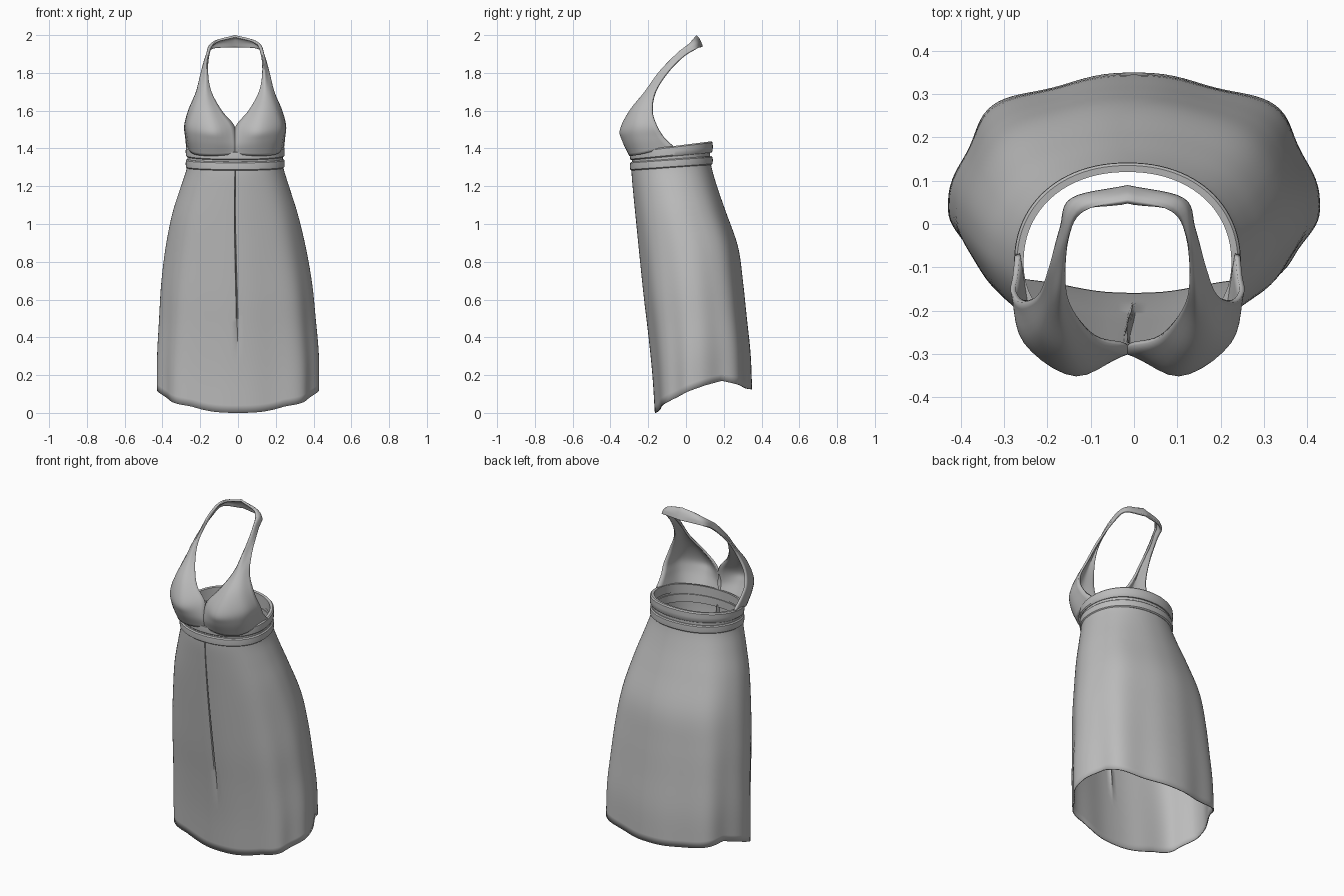
import bpy
from math import sin, cos, pi, radians, copysign
from mathutils import Vector

cube = bpy.data.objects.get("Cube")
if cube:
    bpy.data.objects.remove(cube)

fabric = bpy.data.materials.new("grey fabric")
fabric.use_nodes = True
GREY = (0.5, 0.5, 0.5, 1)
fabric.diffuse_color = GREY
fabric.node_tree.nodes["Principled BSDF"].inputs["Base Color"].default_value = GREY
CENTRE = -0.015  # the waist sits slightly to the right of the hem


def spline(points, steps):
    """Smooth curve through points of any dimension, as a list of Vectors."""
    p = [Vector(q) for q in points]
    p = [2 * p[0] - p[1]] + p + [2 * p[-1] - p[-2]]
    out = []
    for i in range(1, len(p) - 2):
        a, b, c, d = p[i - 1:i + 3]
        for k in range(steps):
            t = k / steps
            out.append(b + (c - a) * t / 2 + (a - b * 2.5 + c * 2 - d / 2) * t * t
                       + ((b - c) * 1.5 + (d - a) / 2) * t ** 3)
    return out + [p[-2]]


def lerp_table(table, v):
    for (a, fa), (b, fb) in zip(table, table[1:]):
        if v <= b:
            return fa + (fb - fa) * max(0, (v - a) / (b - a))
    return table[-1][1]


def grid_object(name, rows, wrap=False, wrap_rows=False):
    """Mesh from equal rows of points, optionally closed in either direction."""
    n, m = len(rows[0]), len(rows)
    faces = []
    for j in range(m if wrap_rows else m - 1):
        for i in range(n if wrap else n - 1):
            k, l = (i + 1) % n, (j + 1) % m
            faces.append((j * n + i, j * n + k, l * n + k, l * n + i))
    mesh = bpy.data.meshes.new(name)
    mesh.from_pydata([tuple(p) for r in rows for p in r], [], faces)
    mesh.materials.append(fabric)
    obj = bpy.data.objects.new(name, mesh)
    bpy.context.collection.objects.link(obj)
    return obj


def solidify(obj, thickness):
    mod = obj.modifiers.new("thickness", 'SOLIDIFY')
    mod.thickness, mod.offset = thickness, -1


def smooth(obj, angle=40):
    bpy.ops.object.select_all(action='DESELECT')
    obj.select_set(True)
    bpy.context.view_layer.objects.active = obj
    bpy.ops.object.shade_smooth_by_angle(angle=radians(angle))


def oval(angle, half_width, middle, front, back, power):
    """Point on a rounded outline with separate front and back depth."""
    c, s = cos(angle), sin(angle)
    depth = back - middle if s > 0 else middle - front
    return (half_width * copysign(abs(c) ** (2 / power), c),
            middle + depth * copysign(abs(s) ** (2 / power), s))


# Skirt: stacked outlines (height, centre, half width, front, back, middle)
SKIRT = [
    (0, 0, .43, -.165, .35, .04), (.2, 0, .428, -.178, .342, .04),
    (.4, -.003, .415, -.198, .322, .035), (.6, -.007, .4, -.222, .302, .02),
    (.8, -.012, .373, -.243, .275, 0), (1, -.016, .333, -.263, .21, -.04),
    (1.15, -.016, .29, -.278, .162, -.07), (1.27, CENTRE, .256, -.288, .132, -.09),
    (1.35, CENTRE, .252, -.285, .128, -.09)]
HEM = [(-.165, 0), (-.14, .035), (-.08, .07), (0, .11), (.1, .145), (.2, .17), (.28, .15), (.35, .125)]
TOP = 1.35
angles = sorted([-pi / 2 + 2 * pi * i / 128 for i in range(128)]
                + [-pi / 2 + radians(a) for a in (-.3, .3)])
rows = []
for z, cx, half, front, back, middle in spline(SKIRT, 5):
    drop = 1 - z / TOP
    row = []
    for i, a in enumerate(angles):
        x, y = oval(a, half, middle, front, back, 2.15 + .35 * drop)
        fold = 1 - .055 * drop * (1 - cos(8 * a)) / 2      # soft folds towards the hem
        x, y = x * fold, middle + (y - middle) * fold
        hem_y = oval(a, .43, .04, -.165, .35, 2.5)[1]
        height = z + lerp_table(HEM, hem_y) * drop + .1 * (y - front) * z / TOP
        if abs(a + pi / 2) < .001:                          # centre front seam
            y += .02 * min(1, max(0, (z - .28) * 2)) * (z < 1.3)
        row.append((x + cx, y, height))
    rows.append(row)
skirt = grid_object("skirt", rows, wrap=True)
solidify(skirt, .006)
smooth(skirt, 60)


# Waistbands: a rounded strip swept round the waist, rising to the back
def waistband(name, base, front_height, back_height, rise):
    profile = [(-.018, 0), (-.003, 0), (.003, .12), (.004, .5), (.003, .88), (-.003, 1), (-.018, 1)]
    rows = []
    for out, up in profile:
        row = []
        for i in range(96):
            x, y = oval(2 * pi * i / 96, .258 + out, -.09, -.293 - out, .138 + out, 2.15)
            t = (y + .293) / .43
            h = front_height + (back_height - front_height) * t
            row.append((x + CENTRE, y, base + rise * t + up * h))
        rows.append(row)
    smooth(grid_object(name, rows, wrap=True, wrap_rows=True))


waistband("lower_waistband", 1.283, .046, .046, .03)
waistband("upper_waistband", 1.338, .046, .06, .04)

# Halter bodice: rows run from neckline edge to armhole edge, up to the nape
HALTER = [
    [(-.012, -.288, 1.37), (.12, -.298, 1.36), (.22, -.235, 1.37), (.26, -.07, 1.41)],
    [(-.012, -.297, 1.43), (.12, -.338, 1.44), (.235, -.265, 1.45), (.265, -.12, 1.46)],
    [(.004, -.283, 1.52), (.12, -.35, 1.5), (.238, -.275, 1.52), (.27, -.155, 1.52)],
    [(.07, -.265, 1.6), (.14, -.3, 1.6), (.21, -.26, 1.61), (.25, -.18, 1.6)],
    [(.125, -.2, 1.7), (.155, -.22, 1.7), (.185, -.205, 1.7), (.208, -.165, 1.7)],
    [(.143, -.135, 1.8), (.155, -.14, 1.81), (.17, -.125, 1.8), (.183, -.105, 1.8)],
    [(.135, -.03, 1.9), (.14, -.04, 1.91), (.15, -.035, 1.91), (.157, -.01, 1.89)],
    [(.1, .03, 1.97), (.11, .04, 1.97), (.123, .053, 1.955), (.13, .06, 1.93)],
    [(0, .055, 2), (0, .07, 1.985), (0, .08, 1.965), (0, .09, 1.94)]]
columns = [spline(col, 6) for col in zip(*HALTER)]
rows = [spline(points, 5) for points in zip(*columns)]
bodice = grid_object("halter_bodice", rows)
bodice.location.x = CENTRE
mirror = bodice.modifiers.new("other side", 'MIRROR')
mirror.merge_threshold = .0005
solidify(bodice, .012)
smooth(bodice, 60)
